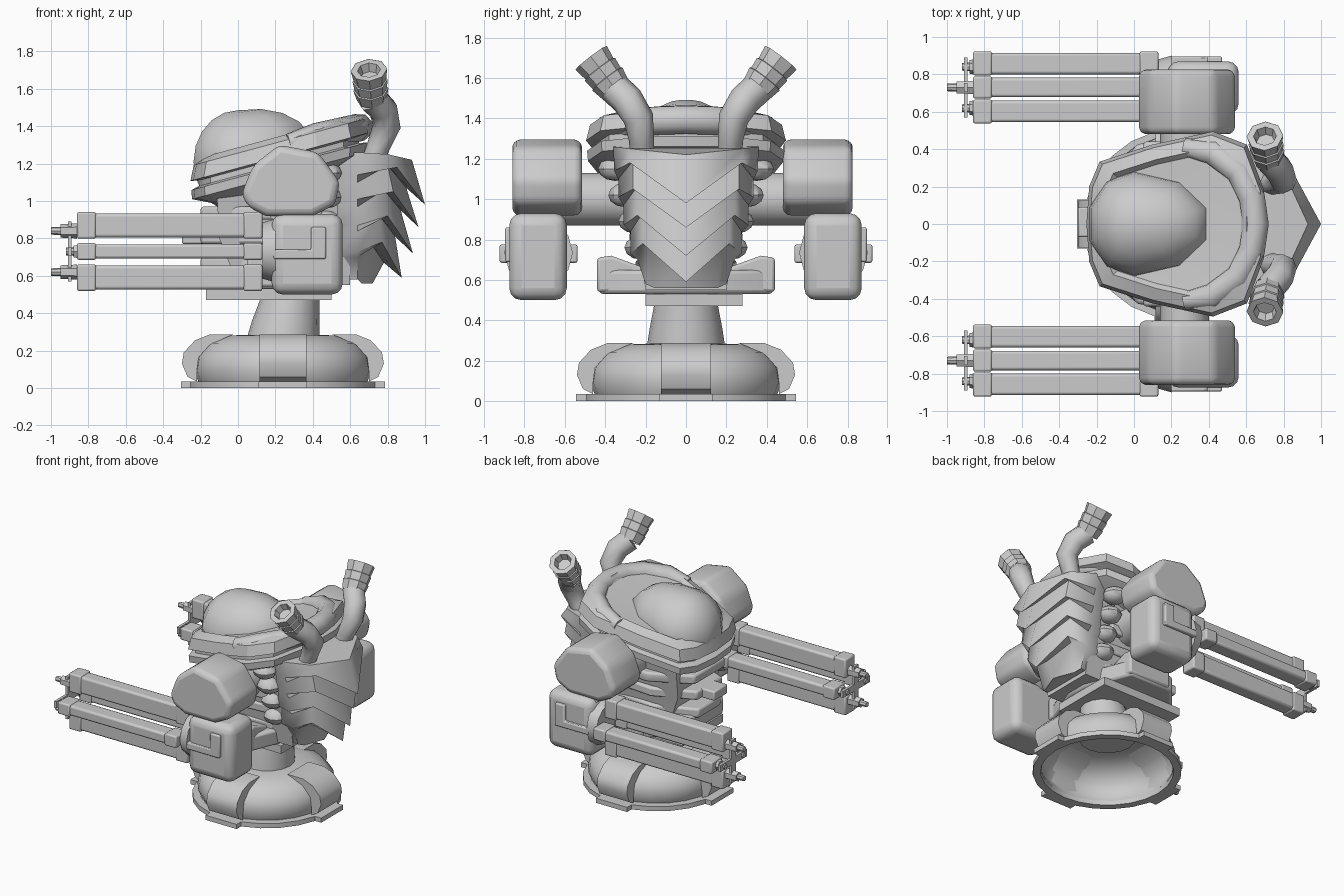
import bpy, bmesh
from math import cos, sin, pi, tau, radians
from mathutils import Vector, Matrix, Quaternion

if "Cube" in bpy.data.objects:
    bpy.data.objects.remove(bpy.data.objects["Cube"])


def finish(name, bm, bevel=0.0, segs=2, angle=35):
    bmesh.ops.recalc_face_normals(bm, faces=bm.faces)
    me = bpy.data.meshes.new(name)
    bm.to_mesh(me)
    bm.free()
    ob = bpy.data.objects.new(name, me)
    bpy.context.collection.objects.link(ob)
    if bevel:
        m = ob.modifiers.new("bevel", 'BEVEL')
        m.width, m.segments, m.limit_method = bevel, segs, 'ANGLE'
    bpy.ops.object.select_all(action='DESELECT')
    ob.select_set(True)
    bpy.context.view_layer.objects.active = ob
    bpy.ops.object.shade_smooth_by_angle(angle=radians(angle))
    return ob


def loft(name, rings, caps=True, closed=False, **kw):
    """Skin a list of equally long point loops."""
    bm = bmesh.new()
    rows = [[bm.verts.new(p) for p in r] for r in rings]
    n = len(rows[0])
    pairs = list(zip(rows, rows[1:])) + ([(rows[-1], rows[0])] if closed else [])
    for a, b in pairs:
        for i in range(n):
            bm.faces.new((a[i], a[(i + 1) % n], b[(i + 1) % n], b[i]))
    if caps and not closed:
        bm.faces.new(rows[0])
        bm.faces.new(rows[-1])
    return finish(name, bm, **kw)


def prism(name, pts, axis, a, b, **kw):
    """Extrude a 2D outline along one axis from a to b."""
    def at(p, t):
        return {'x': (t, *p), 'y': (p[0], t, p[1]), 'z': (*p, t)}[axis]
    return loft(name, [[at(p, t) for p in pts] for t in (a, b)], **kw)


def box(name, x0, x1, y0, y1, z0, z1, **kw):
    return prism(name, [(x0, y0), (x1, y0), (x1, y1), (x0, y1)], 'z', z0, z1, **kw)


def tube(name, path, radii, sides=8, **kw):
    """Round sections carried along a path without twisting."""
    path = [Vector(p) for p in path]
    rings, q, prev = [], Quaternion(), Vector((0, 0, 1))
    for i, p in enumerate(path):
        d = (path[min(i + 1, len(path) - 1)] - path[max(i - 1, 0)]).normalized()
        q = prev.rotation_difference(d) @ q
        prev = d
        rings.append([p + q @ Vector((radii[i] * cos(k * tau / sides), radii[i] * sin(k * tau / sides), 0))
                      for k in range(sides)])
    return loft(name, rings, **kw)


def ball(name, loc, size, rot=0, u=12, v=8, **kw):
    bm = bmesh.new()
    m = Matrix.Translation(loc) @ Matrix.Rotation(rot, 4, 'Y') @ Matrix.Diagonal((*size, 1))
    bmesh.ops.create_uvsphere(bm, u_segments=u, v_segments=v, radius=1, matrix=m)
    return finish(name, bm, **kw)


def ring(r, z, n=24, cx=0.24):
    return [(cx + r * cos(k * tau / n), r * sin(k * tau / n), z) for k in range(n)]


def mirrored(half):
    """Half outline (y >= 0) to full loop."""
    return half + [(x, -y, z) for x, y, z in reversed(half) if y > 1e-6]


# Base: flat hollow flange with tabs, domed foot, four thick ribs
loft("base_flange", [ring(.455, 0), ring(.51, 0), ring(.51, .035), ring(.455, .035)], closed=True)
loft("base_dome", [ring(r, z) for r, z in ((.45, .03), (.475, .09), (.46, .17), (.40, .24), (.30, .28), (.18, .285))],
     caps=False, angle=50)
rib = [(.46, .035), (.51, .06), (.54, .13), (.53, .19), (.47, .255), (.39, .287), (.26, .287), (.3, .272),
       (.39, .232), (.45, .165), (.46, .09)]
for k in range(4):
    turn = Matrix.Translation((.24, 0, 0)) @ Matrix.Rotation(k * pi / 2, 4, 'Z')
    for o in (prism("base_rib", rib, 'y', -.125, .125), box("base_tab", .47, .545, -.13, .13, 0, .035)):
        o.matrix_world = turn

# Neck and hips
loft("neck", [ring(.195, .26, 16), ring(.18, .36, 16, .255), ring(.155, .49, 16, .28)])
box("waist_plate", -.17, .5, -.2, .28, .47, .53)
hips = [(.52, -.08), (.38, -.43), (.02, -.43), (-.17, -.2), (-.17, .2), (.02, .43), (.38, .43), (.52, .08)]
prism("hip_block", hips, 'z', .53, .65, bevel=.02)
for s in (-1, 1):
    prism("hip_wing", [(s * .15, .55), (s * .44, .54), (s * .44, .71), (s * .37, .72), (s * .15, .64)], 'x',
          .05, .40, bevel=.015)

# Torso: core, stacked front slabs, side vertebrae
loft("torso_core", [[(x0, -w, z), (x1, -w, z), (x1, w, z), (x0, w, z)] for x0, x1, w, z in
                    ((0, .6, .2, .55), (-.1, .6, .24, .8), (-.12, .6, .3, 1.15))])
for z, w in ((.66, .22), (.8, .25), (.93, .3)):
    slab = [(-.2, -w * .6), (.1, -w - .03), (.45, -w), (.45, w), (.1, w + .03), (-.2, w * .6)]
    prism("chest_slab", slab, 'z', z - .03, z + .04, bevel=.015)
box("chin_block", -.3, -.15, -.07, .09, .77, .84, bevel=.01)
for s in (-1, 1):
    for i, y in enumerate((.22, .25, .3, .35)):
        ball("side_vertebra", (.47, s * y, .76 + .13 * i), (.085, .085, .06), u=8, v=6)
tube("shoulder_axle", [(.27, -.8, 1), (.27, .8, 1)], [.13, .13], 16)

# Hood: tilted collar with a visor groove and a sunken deck
outline = [(-.25, 0), (-.235, .2), (-.18, .33), (.1, .42), (.42, .49), (.6, .42), (.69, .18)]


def hood_ring(s, z):
    return mirrored([(.2 + (x - .2) * s, y * s, z + .27 * (x - .2) * s) for x, y in outline])


loft("hood", [hood_ring(s, z) for s, z in ((.75, 1.08), (.99, 1.13), (1.0, 1.18), (.91, 1.19), (.91, 1.22),
                                           (1.01, 1.23), (.97, 1.31), (.82, 1.34), (.76, 1.31), (.4, 1.30))], angle=25)

# Head dome: rounded at the front, drawn out to a point at the back
dome = ball("head_dome", (0, 0, 1.21), (.25, .285, .275), u=10, v=10, angle=50)
for v in dome.data.vertices:
    if v.co.x > 0:
        v.co.x *= 1.7
        v.co.z += v.co.x * .16
arc = [(.27, .41), (.42, .385), (.56, .28), (.63, .14), (.65, 0)]
arc = arc + [(x, -y) for x, y in reversed(arc[:-1])]
tube("hood_rear_roll", [(x, y, 1.31 + .22 * (x - .27)) for x, y in arc], [.05] + [.075] * 7 + [.05], 8, angle=50)

# Back pack: tapered shell of overlapping pointed plates
# half width, corner x, corner z, apex x, apex z, side z
rows = [(.36, .80, 1.25, .93, 1.22, 1.26), (.355, .85, 1.18, 1.0, .98, 1.14), (.335, .80, 1.19, .9, 1.07, 1.10),
        (.335, .83, 1.05, .965, .86, 1.01), (.31, .78, 1.06, .87, .95, .97), (.31, .80, .92, .935, .72, .87),
        (.275, .75, .93, .84, .81, .84), (.275, .77, .78, .875, .59, .73), (.24, .72, .76, .78, .67, .70),
        (.2, .66, .56, .72, .56, .58)]
loft("back_plates", [[(.53, w * .9, zs), (.64, w, zs), (x, w * .78, zc), (xa, 0, za),
                      (x, -w * .78, zc), (.64, -w, zs), (.53, -w * .9, zs)]
                     for w, x, zc, xa, za, zs in rows], angle=50)

# Exhaust pipes with ribbed, hollow muzzles
for s in (-1, 1):
    path = [(.70, .215, 1.15), (.75, .22, 1.29), (.795, .235, 1.40), (.775, .29, 1.49), (.715, .355, 1.55)]
    path = [(x, s * y, z) for x, y, z in path]
    tube("exhaust_pipe", path, [.06, .062, .075, .08, .08], 8, angle=50)
    a, b = Vector(path[-1]), Vector((.70, s * .47, 1.70))
    rings = [(-.05, .08), (.3, .094), (.32, .087), (.62, .094), (.64, .087), (1, .098), (1, .062), (.7, .045)]
    tube("exhaust_muzzle", [a + (b - a) * t for t, r in rings[:6]], [r for t, r in rings[:6]], 8, caps=False)
    tube("muzzle_rim", [a + (b - a) * t for t in (.995, 1.0)], [.098, .062], 8, caps=False)
    tube("muzzle_lining", [a + (b - a) * t for t in (.7, 1)], [.045, .062], 8, caps=False)
    tube("muzzle_plug", [a + (b - a) * t for t in (.65, .75)], [.05, .05], 8)

# Shoulders and gun pods, both sides
pad = [(.02, 1.04), (.08, 1.19), (.22, 1.3), (.43, 1.26), (.545, 1.1), (.52, .98), (.4, .92), (.15, .92), (.05, .97)]
ell = [(.19, .69), (.47, .69), (.47, .86), (.39, .86), (.39, .74), (.19, .74)]
for s in (-1, 1):
    c = s * .73
    prism("shoulder_pad", pad, 'y', s * .67 - .19, s * .67 + .155, bevel=.06, segs=3, angle=60)
    box("gun_housing", .18, .56, c - .145, c + .14, .5, .93, bevel=.06, segs=3)
    prism("housing_panel", ell, 'y', c + s * .1, c + s * .165, bevel=.008)
    tube("barrel_hub", [(.2, c, .735), (.13, c, .735)], [.17, .15], 12)
    for k in range(4):
        turn = Matrix.Translation((0, c, .73)) @ Matrix.Rotation(k * pi / 2, 4, 'X')
        upright = k % 2 == 0
        w, lo, hi = (.052, .075, .203) if upright else (.038, .07, .185)
        tip = -1.0 if upright else -.92
        parts = [box("gun_barrel", -.8, .08, -w, w, lo, hi, bevel=.015),
                 box("barrel_cap", -.86, -.76, -w - .007, w + .007, lo - .006, hi + .008, bevel=.01),
                 box("barrel_cap", .03, .13, -w - .007, w + .007, lo - .006, hi + .008, bevel=.01),
                 tube("barrel_tip", [(-.84, 0, .11), (tip, 0, .11)], [.026, .02], 8),
                 tube("barrel_tip_collar", [(-.86, 0, .11), (-.95 if upright else -.88, 0, .11)], [.04, .036], 6),
                 box("muzzle_brace", -.91, -.89, -.025, .025, 0, .16)]
        for o in parts:
            o.matrix_world = turn
